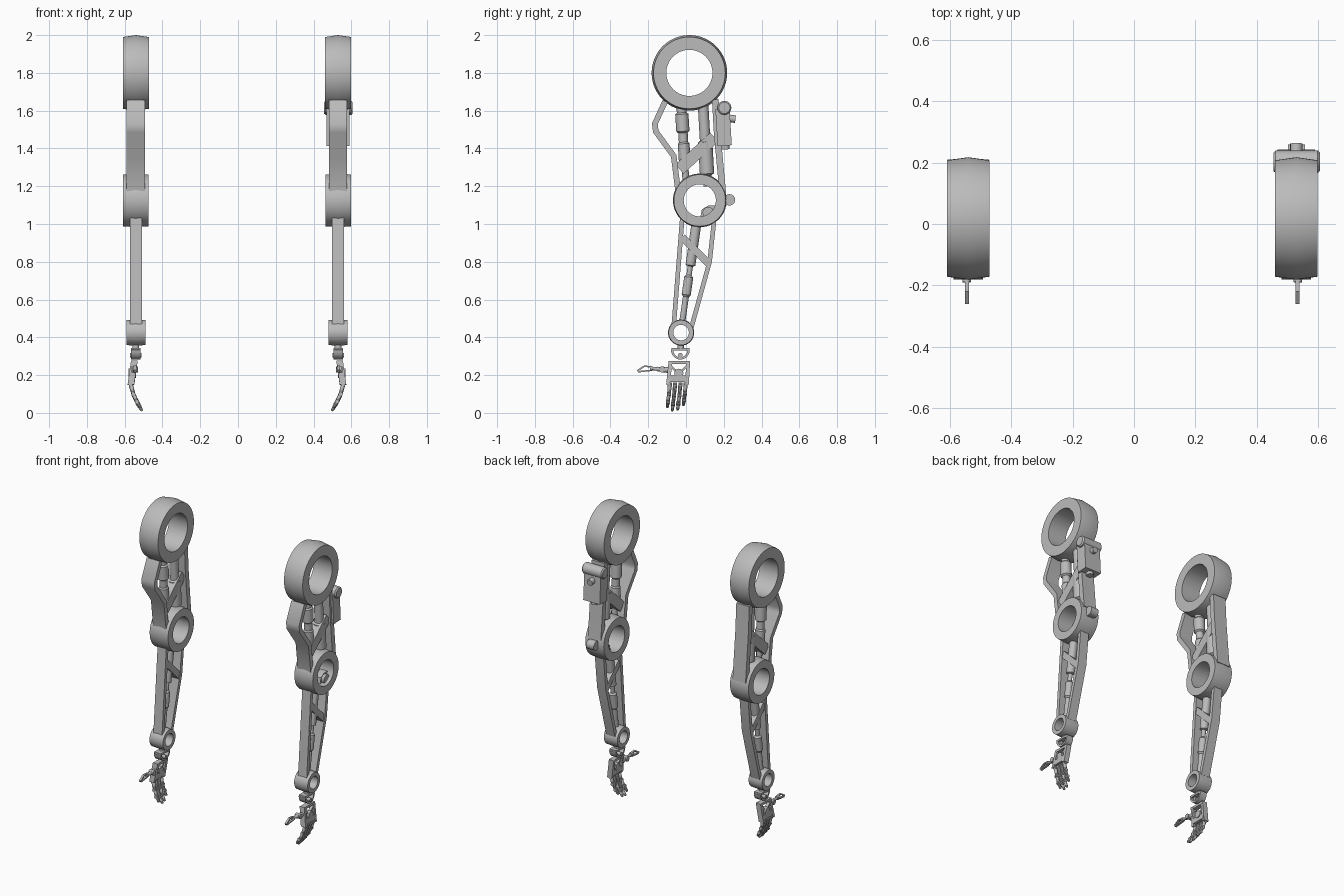
import bpy, bmesh, math
from mathutils import Vector

if "Cube" in bpy.data.objects:
    bpy.data.objects.remove(bpy.data.objects["Cube"])

grey = bpy.data.materials.new("machine grey")
grey.use_nodes = True
GREY = (0.5, 0.5, 0.5, 1)
grey.diffuse_color = GREY
grey.node_tree.nodes["Principled BSDF"].inputs["Base Color"].default_value = GREY

# Each arm is modelled around x = 0 with +x facing outward, then placed
SIDES = {"left": (1, 0.53), "right": (-1, -0.541)}
side = "left"


def finish(name, bm):
    sign, centre = SIDES[side]
    for v in bm.verts:
        v.co.x = centre + sign * v.co.x
    bmesh.ops.recalc_face_normals(bm, faces=bm.faces)
    mesh = bpy.data.meshes.new(f"{side}_{name}")
    bm.to_mesh(mesh)
    bm.free()
    mesh.materials.append(grey)
    ob = bpy.data.objects.new(f"{side}_{name}", mesh)
    bpy.context.collection.objects.link(ob)
    bpy.ops.object.select_all(action="DESELECT")
    ob.select_set(True)
    bpy.context.view_layer.objects.active = ob
    bpy.ops.object.shade_smooth_by_angle(angle=math.radians(32))


def lathe(name, start, end, profile, segs=20, closed=False):
    """Revolve (fraction along the axis, radius) pairs around start-end."""
    bm = bmesh.new()
    a, b = Vector(start), Vector(end)
    turn = (b - a).to_track_quat("Z", "Y")
    loops = []
    for t, r in profile:
        ring = [turn @ Vector((r * math.cos(k * math.tau / segs),
                               r * math.sin(k * math.tau / segs), 0)) for k in range(segs)]
        loops.append([bm.verts.new(a.lerp(b, t) + p) for p in ring])
    pairs = list(zip(loops, loops[1:]))
    if closed:
        pairs.append((loops[-1], loops[0]))
    else:
        bm.faces.new(loops[0])
        bm.faces.new(loops[-1])
    for p, q in pairs:
        for k in range(segs):
            n = (k + 1) % segs
            bm.faces.new((p[k], p[n], q[n], q[k]))
    finish(name, bm)


def rod(name, start, end, r, segs=16):
    lathe(name, start, end, [(0, r), (1, r)], segs)


def ring(name, y, z, outer, inner, half, crown):
    """Open bearing ring with a slightly crowned rim."""
    lathe(name, (-half, y, z), (half, y, z),
          [(0, inner), (0, outer - crown), (0.5, outer), (1, outer - crown), (1, inner)],
          64, True)


def bar(name, path, thick, width):
    """Flat strip following a path of (x, y, z) points, wide along x."""
    bm = bmesh.new()
    pts = [Vector(p) for p in path]
    rows = []
    for i, p in enumerate(pts):
        before = pts[i] - pts[i - 1] if i else pts[1] - pts[0]
        after = pts[i + 1] - pts[i] if i + 1 < len(pts) else before
        n1 = Vector((0, -before.z, before.y)).normalized()
        n2 = Vector((0, -after.z, after.y)).normalized()
        mitre = (n1 + n2).normalized()
        off = mitre * (thick / 2 / max(mitre.dot(n1), 0.4))
        wide = Vector((width / 2, 0, 0))
        rows.append([bm.verts.new(p + o) for o in
                     (off + wide, off - wide, -off - wide, -off + wide)])
    for p, q in zip(rows, rows[1:]):
        for k in range(4):
            n = (k + 1) % 4
            bm.faces.new((p[k], p[n], q[n], q[k]))
    bm.faces.new(rows[0])
    bm.faces.new(rows[-1])
    finish(name, bm)


def flat(*yz):
    return [(0, y, z) for y, z in yz]


def build_arm():
    # Shoulder, elbow and wrist bearings
    ring("shoulder_ring", 0.018, 1.8, 0.2, 0.122, 0.069, 0.01)
    ring("elbow_ring", 0.073, 1.125, 0.142, 0.085, 0.068, 0.005)
    ring("wrist_ring", -0.026, 0.425, 0.069, 0.041, 0.05, 0.003)

    # Upper arm frame
    bar("upper_front_strut", flat((-0.11, 1.65), (-0.165, 1.53), (-0.16, 1.49),
                                  (-0.065, 1.36), (-0.04, 1.16)), 0.03, 0.096)
    bar("upper_rear_strut", flat((0.155, 1.66), (0.165, 1.48), (0.195, 1.16)), 0.035, 0.096)
    bar("upper_brace", flat((-0.035, 1.29), (0.15, 1.46)), 0.065, 0.07)

    # Upper arm pistons: thick sleeve, collar, thin shaft
    lathe("upper_front_piston", (0, -0.025, 1.63), (0, 0.0, 1.22),
          [(0, 0.026), (0.1, 0.026), (0.12, 0.035), (0.34, 0.035), (0.36, 0.025),
           (0.48, 0.025), (0.5, 0.031), (0.75, 0.031), (0.77, 0.018), (1, 0.018)])
    lathe("upper_rear_piston", (0, 0.09, 1.64), (0, 0.115, 1.2),
          [(0, 0.028), (0.45, 0.028), (0.47, 0.038), (0.85, 0.038), (0.87, 0.022), (1, 0.022)])

    # Forearm frame and piston
    bar("forearm_front_strut", flat((-0.02, 1.03), (-0.065, 0.46)), 0.024, 0.064)
    bar("forearm_rear_strut", flat((0.15, 1.03), (0.125, 0.8), (0.028, 0.45)), 0.024, 0.064)
    bar("forearm_brace", flat((-0.02, 0.93), (0.12, 0.79)), 0.04, 0.055)
    lathe("forearm_piston", (0, 0.055, 1.0), (0, -0.02, 0.48),
          [(0, 0.026), (0.42, 0.026), (0.43, 0.014), (0.52, 0.014), (0.54, 0.024),
           (0.72, 0.024), (0.74, 0.016), (1, 0.016)])

    # Wrist coupling: stem, plate and half-round yoke
    rod("wrist_stem", (0, -0.028, 0.37), (0, -0.028, 0.335), 0.018)
    bar("wrist_plate", flat((-0.078, 0.338), (0.018, 0.338)), 0.013, 0.05)
    arc = [math.pi * (1 + k / 10) for k in range(11)]
    bar("wrist_yoke", flat(*[(-0.03 + 0.044 * math.cos(a), 0.335 + 0.047 * math.sin(a))
                             for a in arc]), 0.012, 0.05)
    rod("wrist_pivot", (-0.03, -0.03, 0.305), (0.03, -0.03, 0.305), 0.012)

    # Open palm frame, leaning outward
    top, low = (0.008, 0.275), (0.026, 0.15)
    for label, y0, y1 in (("front", -0.082, -0.095), ("rear", 0.012, 0.005)):
        bar(f"palm_{label}_rail", [(top[0], y0, top[1]), (low[0], y1, low[1])], 0.02, 0.035)
    for label, t, thick in (("top", 0.06, 0.016), ("knuckle", 0.75, 0.035)):
        x, z = [a + (b - a) * t for a, b in zip(top, low)]
        bar(f"palm_{label}_bar", [(x, -0.092, z), (x, 0.012, z)], thick, 0.034)
    rod("palm_hub", (0, -0.038, 0.21), (0.038, -0.038, 0.21), 0.024)
    bar("palm_front_web", [(0.017, -0.085, 0.25), (0.017, -0.045, 0.215)], 0.012, 0.02)
    bar("palm_rear_web", [(0.017, 0.005, 0.25), (0.017, -0.03, 0.215)], 0.012, 0.02)

    # Four jointed fingers curling inward
    for i, length in enumerate((0.88, 1, 0.97, 0.8)):
        y = -0.086 + i * 0.028
        joints = [Vector((0.027, y, 0.15))]
        for step in ((-0.016, -0.005, -0.058), (-0.021, -0.006, -0.045),
                     (-0.023, -0.004, -0.036)):
            joints.append(joints[-1] + Vector(step) * length)
        for j, (a, b) in enumerate(zip(joints, joints[1:])):
            r = 0.0115 - 0.001 * j
            lathe(f"finger_{i + 1}_segment_{j + 1}", a, b,
                  [(0, r * 0.7), (0.12, r), (0.8, r * 0.9), (1, r * 0.6)], 10)
            rod(f"finger_{i + 1}_joint_{j + 1}", a - Vector((0, 0.011, 0)),
                a + Vector((0, 0.011, 0)), 0.011, 10)

    # Thumb reaching forward with an open looped tip
    rod("thumb_base", (0.008, -0.08, 0.225), (0.008, -0.125, 0.23), 0.015)
    rod("thumb_joint", (-0.012, -0.127, 0.23), (0.024, -0.127, 0.23), 0.016)
    lathe("thumb_shaft", (0.006, -0.125, 0.23), (0.005, -0.19, 0.236),
          [(0, 0.012), (0.4, 0.012), (0.5, 0.009), (0.8, 0.009), (0.82, 0.014), (1, 0.014)], 12)
    bar("thumb_tip_loop", [(0.004, y, z) for y, z in
                           ((-0.185, 0.244), (-0.22, 0.247), (-0.255, 0.225),
                            (-0.25, 0.218), (-0.185, 0.225))], 0.008, 0.014)


for side in SIDES:
    build_arm()

# Motor pack and elbow linkage carried on the left arm only
side = "left"
lathe("motor_roller", (-0.075, 0.203, 1.615), (0.077, 0.203, 1.615),
      [(0, 0.03), (0.05, 0.037), (0.95, 0.037), (1, 0.03)], 24)
bar("motor_case", flat((0.193, 1.61), (0.205, 1.415)), 0.075, 0.122)
rod("motor_spindle", (0, 0.207, 1.43), (0, 0.209, 1.395), 0.022)
rod("motor_cap", (0, 0.22, 1.56), (0, 0.262, 1.555), 0.02)
bar("elbow_lug", flat((0.195, 1.125), (0.232, 1.128)), 0.055, 0.05)
rod("elbow_lug_pin", (-0.028, 0.23, 1.128), (0.028, 0.23, 1.128), 0.03, 24)
rod("elbow_inner_pin", (-0.03, 0.118, 1.06), (0.045, 0.118, 1.06), 0.03, 24)
bar("elbow_inner_link", flat((0.088, 1.035), (0.095, 1.07), (0.12, 1.085), (0.16, 1.085)),
    0.024, 0.05)
